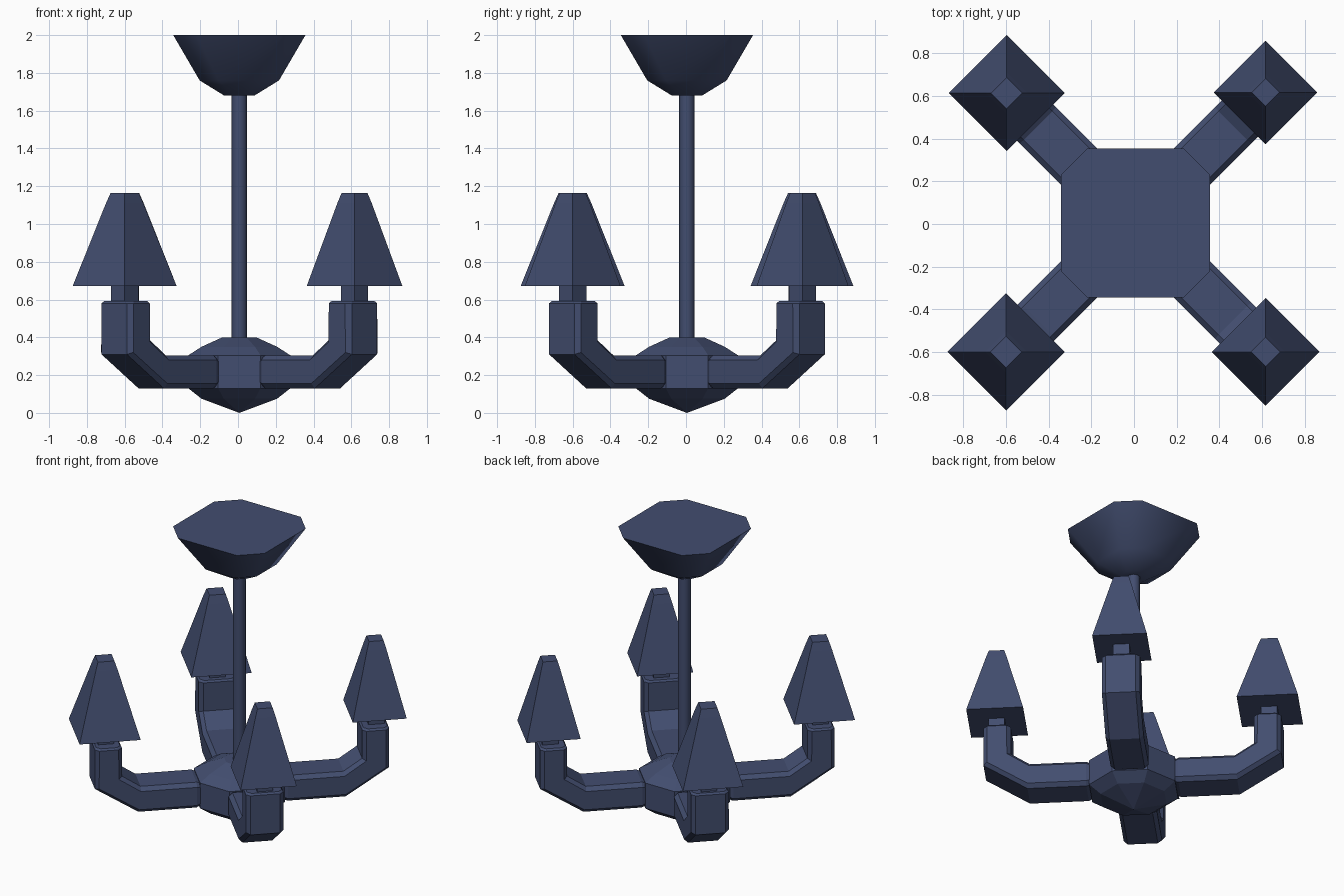
import bpy, bmesh, math
from mathutils import Vector

if "Cube" in bpy.data.objects:
    bpy.data.objects.remove(bpy.data.objects["Cube"])

mat = bpy.data.materials.new("dark_blue")
mat.diffuse_color = (0.055, 0.075, 0.16, 1)
mat.use_nodes = True
mat.node_tree.nodes["Principled BSDF"].inputs["Base Color"].default_value = mat.diffuse_color
CX, CY = 0.007, 0.005


def loft(name, rings, smooth=None):
    """Skin a list of equal-length point rings and cap both ends."""
    bm = bmesh.new()
    vr = [[bm.verts.new(p) for p in ring] for ring in rings]
    n = len(vr[0])
    for a, b in zip(vr, vr[1:]):
        for i in range(n):
            j = (i + 1) % n
            bm.faces.new((a[i], a[j], b[j], b[i]))
    bm.faces.new(vr[0][::-1])
    bm.faces.new(vr[-1])
    bmesh.ops.remove_doubles(bm, verts=bm.verts, dist=0.0005)
    bmesh.ops.recalc_face_normals(bm, faces=bm.faces)
    me = bpy.data.meshes.new(name)
    bm.to_mesh(me)
    bm.free()
    me.materials.append(mat)
    ob = bpy.data.objects.new(name, me)
    bpy.context.collection.objects.link(ob)
    if smooth:
        bpy.context.view_layer.objects.active = ob
        ob.select_set(True)
        bpy.ops.object.shade_smooth_by_angle(angle=math.radians(smooth))
        ob.select_set(False)
    return ob


def ngon(cx, cy, r, z, n, start=0.0):
    return [(cx + r * math.cos(start + i * math.tau / n),
             cy + r * math.sin(start + i * math.tau / n), z) for i in range(n)]


def cut_square(h, c, z):
    k = h - c
    pts = [(h, -k), (h, k), (k, h), (-k, h), (-h, k), (-h, -k), (-k, -h), (k, -h)]
    return [(CX + x, CY + y, z) for x, y in pts]


# ceiling canopy: square cup with cut corners
loft("ceiling_canopy", [cut_square(0.08, 0.045, 1.68), cut_square(0.21, 0.10, 1.76),
                        cut_square(0.35, 0.125, 2.0)], 40)

# hanging rod
loft("rod", [ngon(CX, CY, 0.041, z, 8) for z in (0.38, 1.70)], 60)

# faceted hub with one flat face behind each arm
hub = [(0.0, 0.0), (0.20, 0.075), (0.27, 0.13), (0.27, 0.305), (0.20, 0.35), (0.09, 0.40)]
loft("hub", [ngon(CX, CY, r / math.cos(math.pi / 8), z, 8, math.pi / 8) for r, z in hub])


def arm_section(outer, inner, w, c, ang):
    """Chamfered rectangle between an outer and an inner (radius, z) point."""
    o, i = Vector(outer), Vector(inner)
    t = (i - o).normalized() * c
    prof = [(o, w - c), (o + t, w), (i - t, w), (i, w - c),
            (i, c - w), (i - t, -w), (o + t, -w), (o, c - w)]
    ca, sa = math.cos(ang), math.sin(ang)
    return [(CX + p.x * ca - s * sa, CY + p.x * sa + s * ca, p.y) for p, s in prof]


# arm side profile: outer point, inner point, half width
ARM = [((0.26, 0.14), (0.26, 0.295), 0.11), ((0.29, 0.13), (0.29, 0.305), 0.12),
       ((0.66, 0.13), (0.646, 0.305), 0.12), ((0.937, 0.31), (0.765, 0.385), 0.12),
       ((0.937, 0.58), (0.765, 0.58), 0.12), ((0.927, 0.592), (0.775, 0.592), 0.11)]

# arms, stems and shades; shade size varies a little per corner
CORNERS = [("back_right", 45, 0.617, 0.617, 0.243), ("back_left", 135, -0.597, 0.614, 0.272),
           ("front_left", 225, -0.60, -0.60, 0.275), ("front_right", 315, 0.617, -0.60, 0.253)]
for tag, deg, x, y, r in CORNERS:
    ang = math.radians(deg)
    loft("arm_" + tag, [arm_section(o, i, w, 0.025, ang) for o, i, w in ARM])
    loft("stem_" + tag, [ngon(x, y, 0.072, z, 4) for z in (0.57, 0.69)])
    loft("shade_" + tag, [ngon(x, y, r * f, z, 4)
                          for f, z in ((1.0, 0.672), (0.36, 1.11), (0.27, 1.165))])
